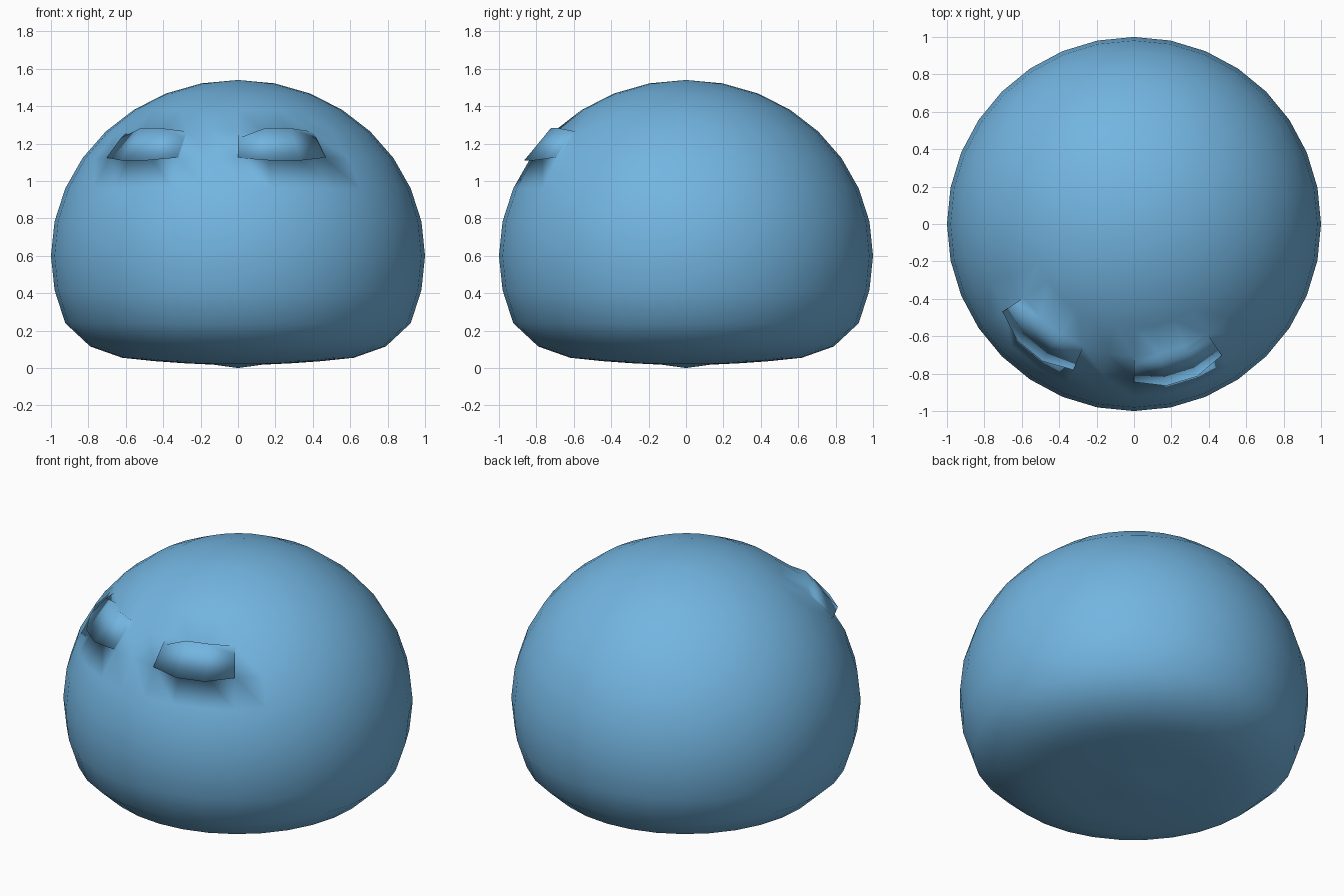
import bpy, bmesh
from math import sin, cos, pi, radians

if "Cube" in bpy.data.objects:
    bpy.data.objects.remove(bpy.data.objects["Cube"])

SEG = 32
STEP = 2 * pi / SEG
MID = 0.6          # height of the widest ring
RISE = 0.94        # dome height above it

# Profile from top to bottom: rounded dome, then a flattened underside
profile = [(sin(i * STEP), MID + RISE * cos(i * STEP)) for i in range(1, 11)]
profile += [(0.79, 0.115), (0.62, 0.055), (0.45, 0.037), (0.28, 0.025), (0.13, 0.018)]


def polar(r, step, z):
    """Point at a radius and a number of steps round from the front (-y) towards +x."""
    return (r * sin(step * STEP), -r * cos(step * STEP), z)


bm = bmesh.new()
rings = [[bm.verts.new(polar(r, s, z)) for s in range(SEG)] for r, z in profile]
top = bm.verts.new((0, 0, MID + RISE))
bottom = bm.verts.new((0, 0, 0))

# Body skin
grid = {}
for s in range(SEG):
    n = (s + 1) % SEG
    bm.faces.new((top, rings[0][s], rings[0][n]))
    bm.faces.new((bottom, rings[-1][n], rings[-1][s]))
    for i in range(len(rings) - 1):
        grid[i, s] = bm.faces.new((rings[i][s], rings[i + 1][s],
                                   rings[i + 1][n], rings[i][n]))


def brow(first):
    """Raise a low brow ridge from three neighbouring faces."""
    faces = [grid[3, (first + k) % SEG] for k in range(3)]
    place = {}
    for k in range(4):
        end = k in (0, 3)
        s = (first + k) % SEG
        up = (0.755, 1.228) if end else (0.737, 1.282)
        low = (0.845, 1.125) if end else (0.882, 1.11)
        place[rings[3][s].co.copy().freeze()] = polar(up[0], first + k, up[1])
        place[rings[4][s].co.copy().freeze()] = polar(low[0], first + k, low[1])
    made = bmesh.ops.extrude_face_region(bm, geom=faces)["geom"]
    for v in made:
        if isinstance(v, bmesh.types.BMVert):
            v.co = place[v.co.copy().freeze()]
    bmesh.ops.delete(bm, geom=[f for f in faces if f.is_valid], context='FACES_ONLY')


# Two brow ridges on the front
brow(0)
brow(-5)

bmesh.ops.recalc_face_normals(bm, faces=bm.faces)
mesh = bpy.data.meshes.new("body")
bm.to_mesh(mesh)
bm.free()
body = bpy.data.objects.new("body", mesh)
bpy.context.collection.objects.link(body)

# Smooth blue surface
for p in mesh.polygons:
    p.use_smooth = True
blue = bpy.data.materials.new("blue")
blue.diffuse_color = (0.17, 0.46, 0.75, 1)
blue.use_nodes = True
blue.node_tree.nodes["Principled BSDF"].inputs["Base Color"].default_value = blue.diffuse_color
mesh.materials.append(blue)
